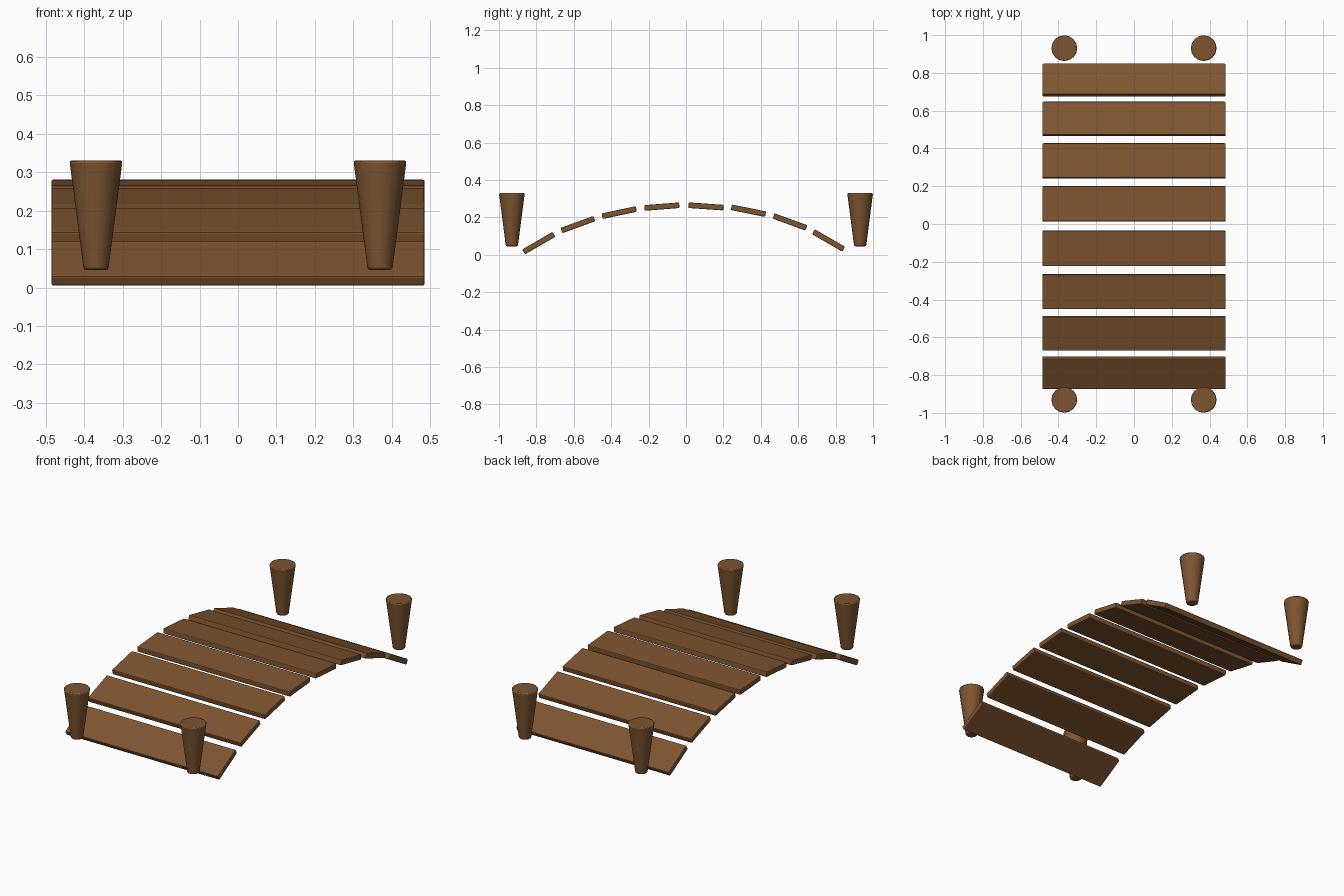
import bpy, bmesh
from math import radians

if "Cube" in bpy.data.objects:
    bpy.data.objects.remove(bpy.data.objects["Cube"])

wood = bpy.data.materials.new("wood")
wood.diffuse_color = (0.21, 0.09, 0.03, 1)
wood.use_nodes = True
wood.node_tree.nodes["Principled BSDF"].inputs["Base Color"].default_value = wood.diffuse_color


def finish(bm, name, bevel):
    """Turn a bmesh into a wooden object with lightly bevelled edges."""
    mesh = bpy.data.meshes.new(name)
    bm.to_mesh(mesh)
    bm.free()
    mesh.materials.append(wood)
    obj = bpy.data.objects.new(name, mesh)
    bpy.context.collection.objects.link(obj)
    mod = obj.modifiers.new("bevel", 'BEVEL')
    mod.width = bevel
    mod.segments = 2
    mod.limit_method = 'ANGLE'
    mod.angle_limit = radians(40)
    return obj


def plank(i, y, z, tilt):
    bm = bmesh.new()
    bmesh.ops.create_cube(bm, size=1)
    bmesh.ops.scale(bm, vec=(0.97, 0.187, 0.03), verts=bm.verts)
    obj = finish(bm, f"plank_{i}", 0.005)
    obj.location = (0, y, z)
    obj.rotation_euler.x = radians(tilt)


def post(name, x, y):
    bm = bmesh.new()
    bmesh.ops.create_cone(bm, cap_ends=True, segments=16,
                          radius1=0.032, radius2=0.069, depth=0.284)
    obj = finish(bm, name, 0.006)
    obj.location = (x, y, 0.188)
    bpy.ops.object.select_all(action='DESELECT')
    bpy.context.view_layer.objects.active = obj
    obj.select_set(True)
    bpy.ops.object.shade_smooth_by_angle(angle=radians(35))


# Arched deck: centre y, centre z, tilt in degrees
deck = [(-0.787, 0.063, 30), (-0.578, 0.162, 20), (-0.357, 0.226, 12),
        (-0.129, 0.258, 4.5), (0.107, 0.259, -4), (0.334, 0.236, -11.5),
        (0.556, 0.176, -20), (0.762, 0.077, -30)]
for i, (y, z, tilt) in enumerate(deck, 1):
    plank(i, y, z, tilt)

# Tapered corner posts
for side, x in (("left", -0.369), ("right", 0.369)):
    for end, y in (("front", -0.931), ("back", 0.931)):
        post(f"{end}_{side}_post", x, y)
